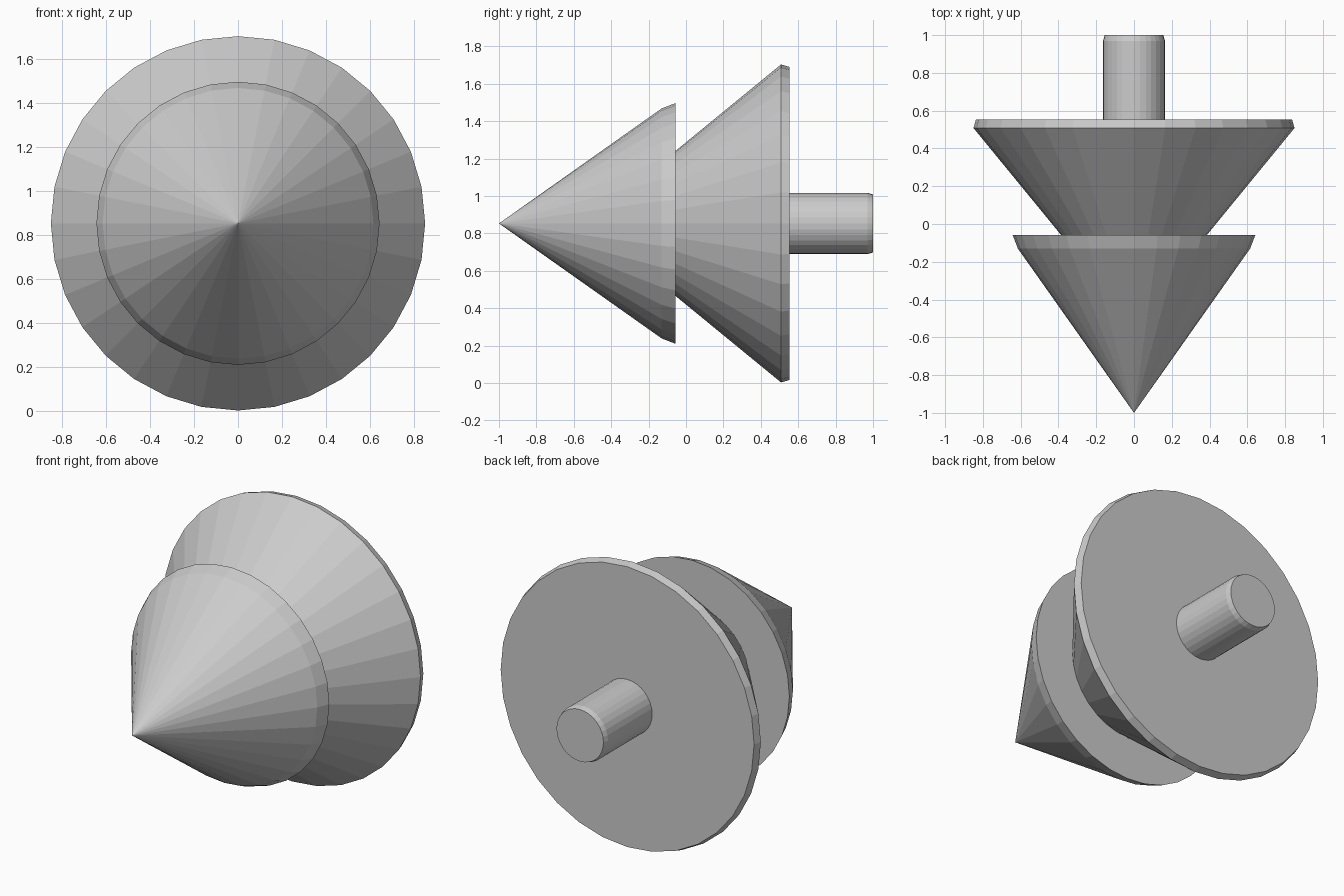
import bpy
import bmesh
from math import cos, sin, tau

cube = bpy.data.objects.get("Cube")
if cube:
    bpy.data.objects.remove(cube, do_unlink=True)

SEGMENTS = 32
AXIS_Z = 0.853

grey = bpy.data.materials.new("plain_grey")
grey.use_nodes = True
colour = (0.6, 0.6, 0.6, 1)
grey.diffuse_color = colour
grey.node_tree.nodes["Principled BSDF"].inputs["Base Color"].default_value = colour


def lathe(name, profile):
    """Closed flat-faced solid around the y axis from (y, radius) pairs."""
    bm = bmesh.new()
    rings = []
    for y, r in profile:
        count = SEGMENTS if r else 1
        rings.append([bm.verts.new((r * cos(tau * i / SEGMENTS), y,
                                    r * sin(tau * i / SEGMENTS)))
                      for i in range(count)])
    for a, b in zip(rings, rings[1:]):
        for i in range(SEGMENTS):
            j = (i + 1) % SEGMENTS
            if len(a) == 1:
                bm.faces.new((a[0], b[i], b[j]))
            else:
                bm.faces.new((a[i], b[i], b[j], a[j]))
    # Flat end caps
    for ring in (rings[0], rings[-1]):
        if len(ring) > 1:
            bm.faces.new(ring)
    bmesh.ops.recalc_face_normals(bm, faces=bm.faces)
    mesh = bpy.data.meshes.new(name)
    bm.to_mesh(mesh)
    bm.free()
    mesh.materials.append(grey)
    obj = bpy.data.objects.new(name, mesh)
    obj.location.z = AXIS_Z
    bpy.context.collection.objects.link(obj)


# Pointed foliage cone with a bevelled rim
lathe("tip_cone", [(-1, 0), (-0.13, 0.615), (-0.057, 0.643)])
# Wide foliage cone behind it
lathe("wide_cone", [(-0.057, 0.387), (0.508, 0.85), (0.553, 0.837)])
# Trunk with a chamfered end
lathe("trunk", [(0.553, 0.164), (0.97, 0.164), (1, 0.155)])
